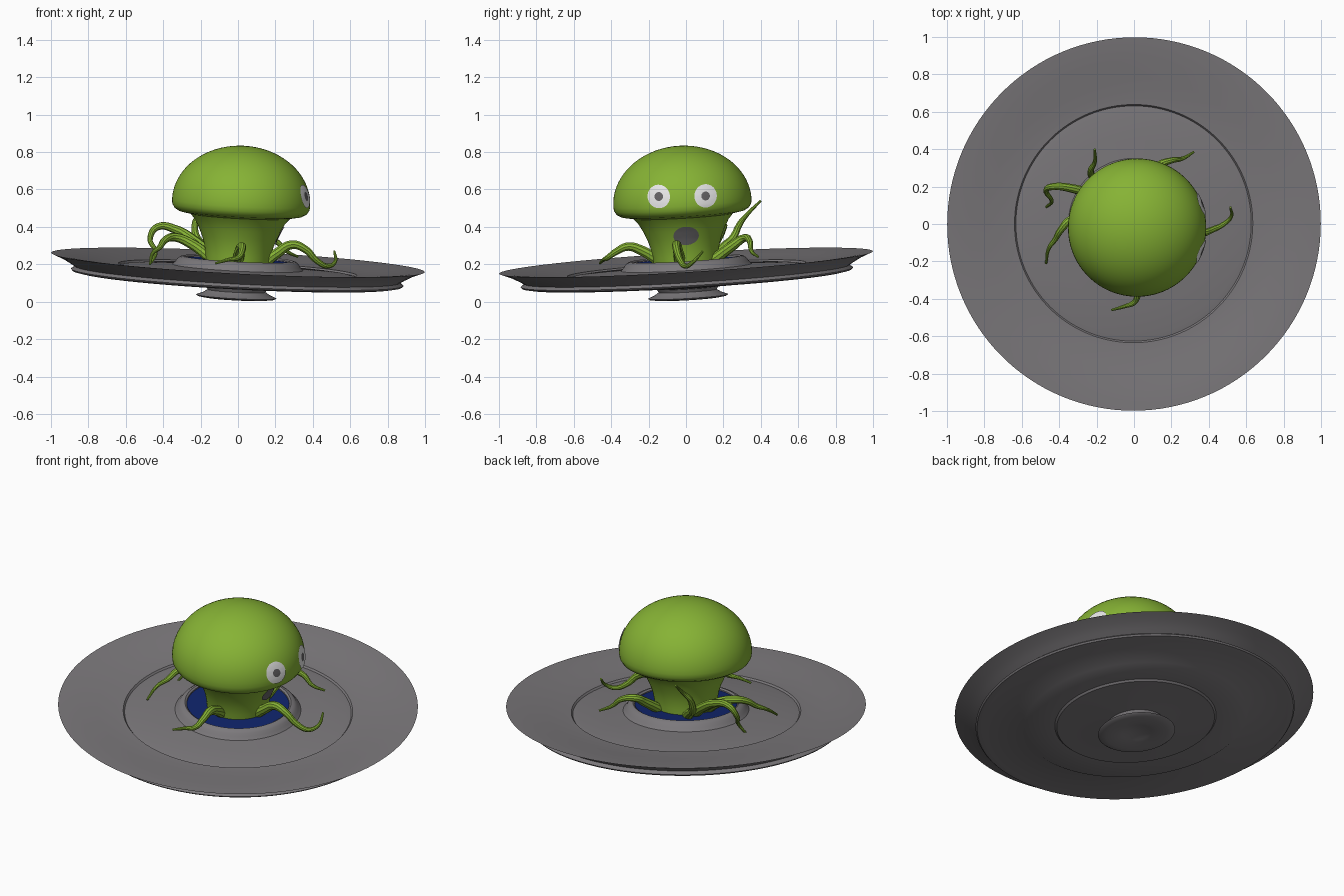
import bpy, bmesh, math
from mathutils import Matrix, Vector, Euler

if "Cube" in bpy.data.objects:
    bpy.data.objects.remove(bpy.data.objects["Cube"])

# everything built on the saucer axis shares this slight tilt
TILT = Matrix.Translation((0, 0, 0.21)) @ Euler((0.06, 0.052, 0)).to_matrix().to_4x4()


def material(name, rgb):
    m = bpy.data.materials.new(name)
    m.diffuse_color = (*rgb, 1)
    m.use_nodes = True
    m.node_tree.nodes["Principled BSDF"].inputs["Base Color"].default_value = m.diffuse_color
    return m


GREY = material("hull_grey", (0.20, 0.19, 0.20))
GREEN = material("skin_green", (0.24, 0.45, 0.035))
WHITE = material("eye_white", (0.8, 0.8, 0.8))
DARK = material("pupil_grey", (0.13, 0.125, 0.13))
BLUE = material("cockpit_blue", (0.005, 0.018, 0.15))


def finish(name, bm, mats, tilt=True):
    me = bpy.data.meshes.new(name)
    bmesh.ops.recalc_face_normals(bm, faces=bm.faces)
    bm.to_mesh(me)
    bm.free()
    for m in mats:
        me.materials.append(m)
    if tilt:
        me.transform(TILT)
    me.shade_smooth()
    me.set_sharp_from_angle(angle=math.radians(35))
    ob = bpy.data.objects.new(name, me)
    bpy.context.collection.objects.link(ob)
    return ob


def lathe(name, profile, mat, n=96):
    bm = bmesh.new()
    rings = []
    for r, z in profile:
        if r == 0:
            rings.append([bm.verts.new((0, 0, z))] * n)
        else:
            rings.append([bm.verts.new((r * math.cos(2 * math.pi * i / n),
                                        r * math.sin(2 * math.pi * i / n), z)) for i in range(n)])
    for a, b in zip(rings, rings[1:]):
        for i in range(n):
            j = (i + 1) % n
            quad = list(dict.fromkeys((a[i], a[j], b[j], b[i])))
            bm.faces.new(quad)
    return finish(name, bm, [mat])


# saucer: foot, stepped underside, knife rim, dished deck, cockpit ring
lathe("saucer_hull", [
    (0, -.172), (.04, -.174), (.08, -.184), (.11, -.191), (.17, -.194), (.205, -.189), (.215, -.182),
    (.18, -.168), (.155, -.152), (.165, -.135), (.25, -.125), (.44, -.117), (.45, -.107),
    (.62, -.102), (.635, -.092), (.85, -.094), (.882, -.088), (.89, -.079), (.87, -.064),
    (.9, -.046), (.94, -.024), (1, 0),
    (.95, -.003), (.88, -.01), (.78, -.022), (.68, -.034), (.638, -.036), (.63, -.046), (.6, -.041),
    (.45, -.032), (.35, -.026), (.335, -.01), (.325, .006), (.31, .017), (.295, .021),
    (.285, .014), (.28, -.02), (0, -.02)], GREY, 128)

# blue cockpit floor
lathe("cockpit_floor", [(0, .008), (.288, .008)], BLUE)

# creature: flared neck under a domed head
BODY = [(.172, -.01), (.176, .04), (.185, .09), (.2, .135), (.22, .18), (.242, .22), (.268, .25),
        (.3, .256), (.33, .262), (.355, .277), (.367, .297)]
BODY += [(.37 * math.cos(a), .32 + .305 * math.sin(a))
         for a in (math.radians(90 * i / 18) for i in range(18))] + [(0, .625)]
lathe("creature_body", BODY, GREEN)


def body_radius(z):
    for (r0, z0), (r1, z1) in zip(BODY, BODY[1:]):
        if z0 <= z <= z1:
            return r0 + (r1 - r0) * (z - z0) / (z1 - z0)
    return 0


# painted oval plates that follow the body surface, seen from +x
def plate(name, cy, cz, ry, rz, rings, mats, split=0, n=40):
    bm = bmesh.new()

    def point(t, i):
        a = 2 * math.pi * i / n
        y, z = cy + ry * t * math.cos(a), cz + rz * t * math.sin(a)
        x = math.sqrt(max(body_radius(z) ** 2 - y * y, 0))
        return bm.verts.new((x + .006, y, z))

    prev = [point(0, 0)] * n
    for t in rings:
        cur = [point(t, i) for i in range(n)]
        for i in range(n):
            j = (i + 1) % n
            f = bm.faces.new(list(dict.fromkeys((prev[i], cur[i], cur[j], prev[j]))))
            f.material_index = 1 if t <= split else 0
        prev = cur
    ob = finish(name, bm, mats)
    return ob


for side, label in ((-1, "left"), (1, "right")):
    plate(label + "_eye", .125 * side + .002, .373 - .006 * side, .06, .062,
          (.19, .38, .55, .7, .85, 1), [WHITE, DARK], split=.38)
plate("mouth", .01, .153, .068, .05, (.25, .5, .75, 1), [DARK])

# tentacles: tapered tubes through a few world-space points
TENTACLES = {
    "right_tentacle": [(.13, -.03, .2), (.21, -.04, .26), (.29, -.05, .305), (.36, -.05, .28),
                       (.42, -.03, .22), (.48, 0, .19), (.52, .04, .215), (.515, .09, .27)],
    "front_tentacle": [(0, -.13, .21), (.01, -.24, .275), (.02, -.31, .295), (.02, -.37, .27),
                       (0, -.42, .235), (-.05, -.44, .225), (-.12, -.46, .205)],
    "left_back_tentacle": [(-.13, .1, .24), (-.24, .16, .33), (-.33, .19, .385), (-.43, .2, .4),
                           (-.47, .18, .34), (-.44, .12, .26), (-.47, .09, .2)],
    "left_tentacle": [(-.13, 0, .22), (-.25, .03, .31), (-.34, .02, .345), (-.39, -.03, .33),
                      (-.42, -.08, .29), (-.455, -.13, .26), (-.47, -.21, .2)],
    "back_tentacle": [(-.09, .12, .21), (-.17, .2, .29), (-.22, .25, .34), (-.23, .29, .42),
                      (-.21, .33, .47), (-.21, .4, .54)],
    "back_right_tentacle": [(.07, .13, .21), (.11, .25, .3), (.13, .31, .34), (.2, .34, .325),
                            (.26, .35, .27), (.32, .385, .24)],
}
for name, pts in TENTACLES.items():
    cu = bpy.data.curves.new(name, 'CURVE')
    cu.dimensions = '3D'
    cu.bevel_depth = 1
    cu.bevel_resolution = 3
    cu.resolution_u = 6
    cu.use_fill_caps = True
    sp = cu.splines.new('BEZIER')
    sp.bezier_points.add(len(pts) - 1)
    for k, (bp, p) in enumerate(zip(sp.bezier_points, pts)):
        t = k / (len(pts) - 1)
        bp.co = p
        bp.radius = .032 - .026 * t
        bp.handle_left_type = bp.handle_right_type = 'AUTO'
    cu.materials.append(GREEN)
    ob = bpy.data.objects.new(name, cu)
    bpy.context.collection.objects.link(ob)
    bpy.ops.object.select_all(action='DESELECT')
    ob.select_set(True)
    bpy.context.view_layer.objects.active = ob
    bpy.ops.object.convert(target='MESH')
    bpy.ops.object.shade_smooth_by_angle()
